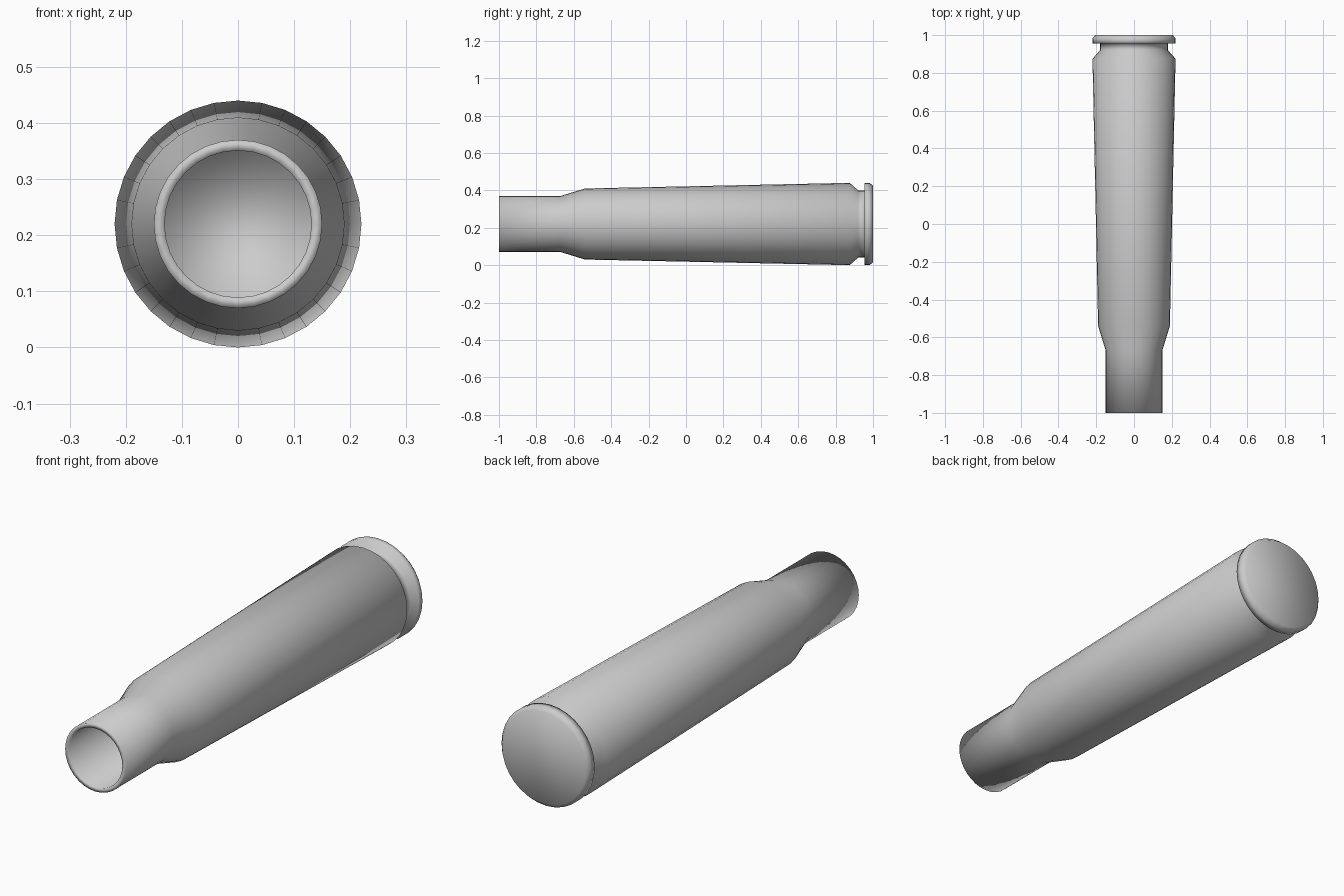
import bpy, bmesh, math

if "Cube" in bpy.data.objects:
    bpy.data.objects.remove(bpy.data.objects["Cube"])

SIDES = 32
AXIS_Z = 0.22

# Lathe profile as (radius, y): bore floor, mouth, neck, shoulder, body, groove, rim, base
profile = [
    (0.131, -0.60), (0.131, -1.0),
    (0.15, -1.0), (0.15, -0.67),
    (0.19, -0.54), (0.22, 0.875),
    (0.18, 0.92), (0.18, 0.955),
    (0.22, 0.955), (0.22, 0.982), (0.205, 1.0),
]

bm = bmesh.new()


def ring(radius, y):
    step = 2 * math.pi / SIDES
    return [bm.verts.new((radius * math.cos(i * step), y,
                          AXIS_Z + radius * math.sin(i * step)))
            for i in range(SIDES)]


rings = [ring(r, y) for r, y in profile]

# Walls between neighbouring rings
for a, b in zip(rings, rings[1:]):
    for i in range(SIDES):
        j = (i + 1) % SIDES
        bm.faces.new((a[i], a[j], b[j], b[i]))

# Bore floor and solid base
bm.faces.new(rings[0])
bm.faces.new(rings[-1])
bmesh.ops.recalc_face_normals(bm, faces=bm.faces[:])

# The model is smooth all over, including across its corners
for f in bm.faces:
    f.smooth = True

mesh = bpy.data.meshes.new("bottleneck_casing")
bm.to_mesh(mesh)
bm.free()
casing = bpy.data.objects.new("bottleneck_casing", mesh)
bpy.context.collection.objects.link(casing)
